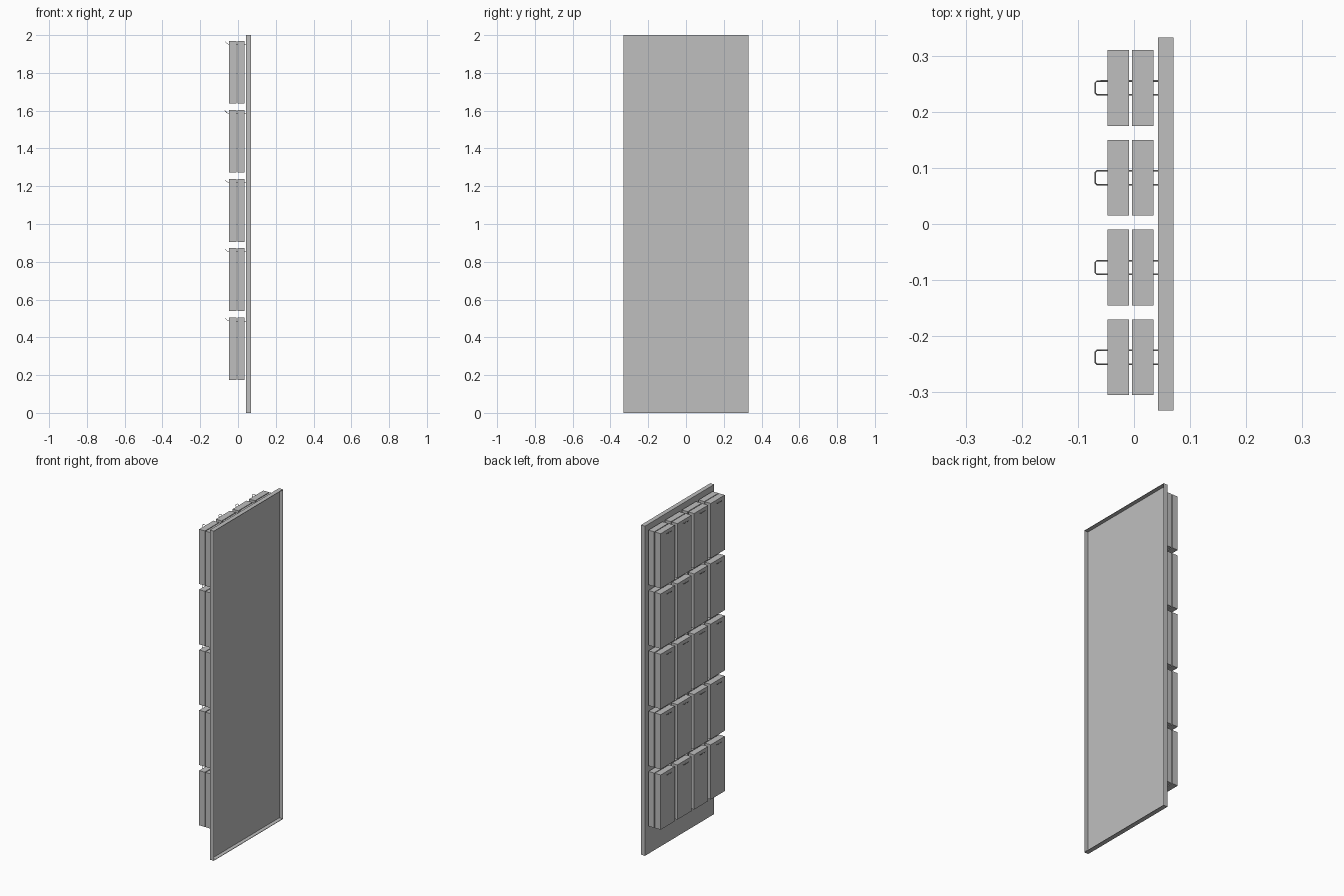
import bpy
import bmesh
from mathutils import Vector

cube = bpy.data.objects.get("Cube")
if cube:
    bpy.data.objects.remove(cube, do_unlink=True)

grey = bpy.data.materials.new("plain_grey")
grey.use_nodes = True
colour = (0.52, 0.52, 0.52, 1)
grey.diffuse_color = colour
grey.node_tree.nodes["Principled BSDF"].inputs["Base Color"].default_value = colour


def add_object(name, data, location=(0, 0, 0)):
    obj = bpy.data.objects.new(name, data)
    obj.location = location
    bpy.context.collection.objects.link(obj)
    return obj


def box_mesh(name, size, open_depth=0, wall=0.004):
    """Box centred on its origin, optionally hollowed from its +x face."""
    bm = bmesh.new()
    bmesh.ops.create_cube(bm, size=1)
    bmesh.ops.scale(bm, vec=size, verts=bm.verts)
    if open_depth:
        bm.normal_update()
        face = max(bm.faces, key=lambda f: f.normal.x)
        bmesh.ops.inset_region(bm, faces=[face], thickness=wall)
        floor = bmesh.ops.extrude_discrete_faces(bm, faces=[face])["faces"][0]
        bmesh.ops.translate(bm, vec=(-open_depth, 0, 0), verts=floor.verts)
    mesh = bpy.data.meshes.new(name)
    bm.to_mesh(mesh)
    bm.free()
    mesh.materials.append(grey)
    return mesh


def wire_mesh(name, points, radius):
    """Round wire following a path of points."""
    curve = bpy.data.curves.new(name, "CURVE")
    curve.dimensions = "3D"
    curve.bevel_depth = radius
    curve.bevel_resolution = 1
    curve.use_fill_caps = True
    spline = curve.splines.new("POLY")
    spline.points.add(len(points) - 1)
    for p, co in zip(spline.points, points):
        p.co = (*co, 1)
    temp = add_object(name, curve)
    bpy.context.view_layer.update()
    mesh = bpy.data.meshes.new_from_object(
        temp.evaluated_get(bpy.context.evaluated_depsgraph_get()))
    bpy.data.objects.remove(temp, do_unlink=True)
    mesh.materials.clear()
    mesh.materials.append(grey)
    return mesh


# Shallow tray panel, open at the back
add_object("back_panel", box_mesh("back_panel", (0.027, 0.664, 2), 0.023),
           (0.0565, 0, 1))

# Looped wire hook: two arms, joined by a raised rounded tip
arm = [Vector((0.045, 0.0123, 0)), Vector((-0.048, 0.0123, 0)),
       Vector((-0.058, 0.0123, 0.005)), Vector((-0.066, 0.0123, 0.013)),
       Vector((-0.069, 0.0093, 0.016))]
path = arm + [Vector((p.x, -p.y, p.z)) for p in reversed(arm)]
hook = wire_mesh("wire_hook", path, 0.0014)

# Rows of hanging boxes, two deep on every hook
carton = box_mesh("hanging_box", (0.0385, 0.135, 0.332))
for row in range(5):
    top = 1.97 - row * 0.366
    for col in range(4):
        y = 0.2425 - col * 0.16
        add_object(f"wire_hook_{row}_{col}", hook, (0, y, top - 0.02))
        for label, x in (("outer", -0.0278), ("inner", 0.0155)):
            add_object(f"{label}_box_{row}_{col}", carton, (x, y, top - 0.166))

# Smooth the wires, keep their ends sharp
bpy.ops.object.select_all(action="DESELECT")
wire = bpy.data.objects["wire_hook_0_0"]
wire.select_set(True)
bpy.context.view_layer.objects.active = wire
bpy.ops.object.shade_smooth_by_angle()
